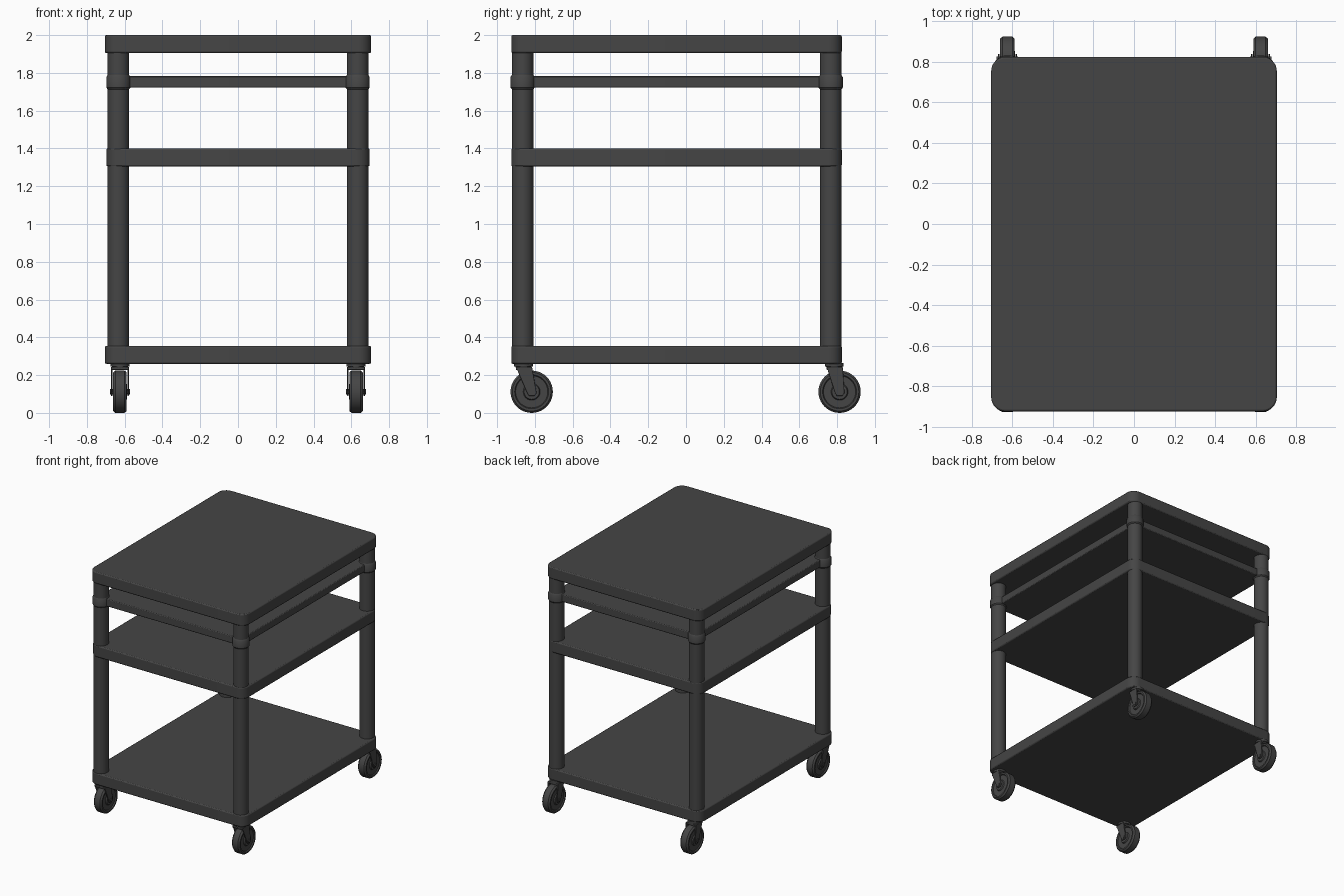
import bpy, bmesh, math
from mathutils import Matrix

if "Cube" in bpy.data.objects:
    bpy.data.objects.remove(bpy.data.objects["Cube"])

mat = bpy.data.materials.new("dark_grey")
mat.diffuse_color = (0.06, 0.06, 0.06, 1)
mat.use_nodes = True
mat.node_tree.nodes["Principled BSDF"].inputs["Base Color"].default_value = mat.diffuse_color


def finish(name, bm, bevel=0.0, segs=2):
    bmesh.ops.recalc_face_normals(bm, faces=bm.faces)
    me = bpy.data.meshes.new(name)
    bm.to_mesh(me)
    bm.free()
    ob = bpy.data.objects.new(name, me)
    bpy.context.collection.objects.link(ob)
    me.materials.append(mat)
    if bevel:
        m = ob.modifiers.new("bevel", 'BEVEL')
        m.width, m.segments, m.limit_method = bevel, segs, 'ANGLE'
        m.angle_limit = math.radians(40)
    bpy.ops.object.select_all(action='DESELECT')
    ob.select_set(True)
    bpy.context.view_layer.objects.active = ob
    bpy.ops.object.shade_smooth_by_angle(angle=math.radians(35))
    return ob


def prism(name, pts, vec, bevel=0.0):
    """Extrude a closed outline along a vector."""
    bm = bmesh.new()
    f = bm.faces.new([bm.verts.new(p) for p in pts])
    ext = bmesh.ops.extrude_face_region(bm, geom=[f])
    verts = [g for g in ext["geom"] if isinstance(g, bmesh.types.BMVert)]
    bmesh.ops.translate(bm, vec=vec, verts=verts)
    return finish(name, bm, bevel)


def slab(name, x, y0, y1, z0, z1, r, bevel):
    pts = []
    corners = [(x - r, y1 - r), (-x + r, y1 - r), (-x + r, y0 + r), (x - r, y0 + r)]
    for i, (cx, cy) in enumerate(corners):
        for k in range(9):
            a = math.pi / 2 * (i + k / 8)
            pts.append((cx + r * math.cos(a), cy + r * math.sin(a), z0))
    return prism(name, pts, (0, 0, z1 - z0), bevel)


def lathe(name, profile, center, axis='Z', n=32):
    """Revolve (radius, height) points around an axis."""
    bm = bmesh.new()
    rings = [[bm.verts.new((r * math.cos(2 * math.pi * i / n), r * math.sin(2 * math.pi * i / n), h))
              for i in range(n)] for r, h in profile]
    for a, b in zip(rings, rings[1:]):
        for i in range(n):
            j = (i + 1) % n
            bm.faces.new((a[i], a[j], b[j], b[i]))
    bm.faces.new(rings[0])
    bm.faces.new(rings[-1])
    rot = Matrix.Rotation(math.pi / 2, 4, 'Y') if axis == 'X' else Matrix()
    bmesh.ops.transform(bm, matrix=Matrix.Translation(center) @ rot, verts=bm.verts)
    return finish(name, bm)


# Shelves
slab("top_shelf", 0.705, -0.925, 0.825, 1.905, 2.0, 0.07, 0.008)
slab("middle_shelf", 0.697, -0.925, 0.825, 1.305, 1.40, 0.07, 0.008)
slab("bottom_shelf", 0.705, -0.925, 0.825, 0.26, 0.355, 0.07, 0.008)

# Thin upper tray held by the post collars
slab("upper_tray", 0.65, -0.885, 0.788, 1.722, 1.783, 0.03, 0.006)

for sx, side in ((-1, "left"), (1, "right")):
    for py, cy, wy, end in ((-0.865, -0.86, -0.817, "front"), (0.766, 0.785, 0.813, "back")):
        tag = f"{end}_{side}"
        # Posts and collars
        lathe("post_" + tag, [(0.057, 0.34), (0.057, 1.92)], (sx * 0.633, py, 0))
        lathe("collar_" + tag, [(0.056, 1.712), (0.064, 1.722), (0.064, 1.778), (0.056, 1.79)],
              (sx * 0.633, py, 0))
        # Caster swivel
        x = sx * 0.625
        lathe("caster_plate_" + tag, [(0.05, 0.245), (0.05, 0.265)], (x, cy, 0))
        lathe("caster_swivel_" + tag, [(0.038, 0.226), (0.044, 0.25)], (x, cy, 0))
        # Fork: two slanted cheeks and a crown
        cheek = [(cy - 0.04, 0.243), (cy + 0.045, 0.243), (wy + 0.026, 0.105),
                 (wy + 0.015, 0.09), (wy - 0.015, 0.09), (wy - 0.024, 0.105)]
        for s in (-1, 1):
            prism("caster_fork_" + tag, [(x + s * 0.039, y, z) for y, z in cheek],
                  (s * 0.008, 0, 0), 0.002)
        prism("caster_crown_" + tag,
              [(x - 0.046, cy - 0.04, 0.228), (x + 0.046, cy - 0.04, 0.228),
               (x + 0.046, cy + 0.042, 0.228), (x - 0.046, cy + 0.042, 0.228)], (0, 0, 0.015), 0.002)
        # Wheel with recessed hub sides, and axle
        half = [(0.04, 0.037), (0.045, 0.028), (0.085, 0.028), (0.09, 0.036), (0.102, 0.036), (0.112, 0.024)]
        prof = [(r, -h) for r, h in half] + [(r, h) for r, h in reversed(half)]
        lathe("wheel_" + tag, prof, (x, wy, 0.112), 'X', 40)
        lathe("axle_" + tag, [(0.014, -0.053), (0.014, 0.053)], (x, wy, 0.112), 'X', 16)
